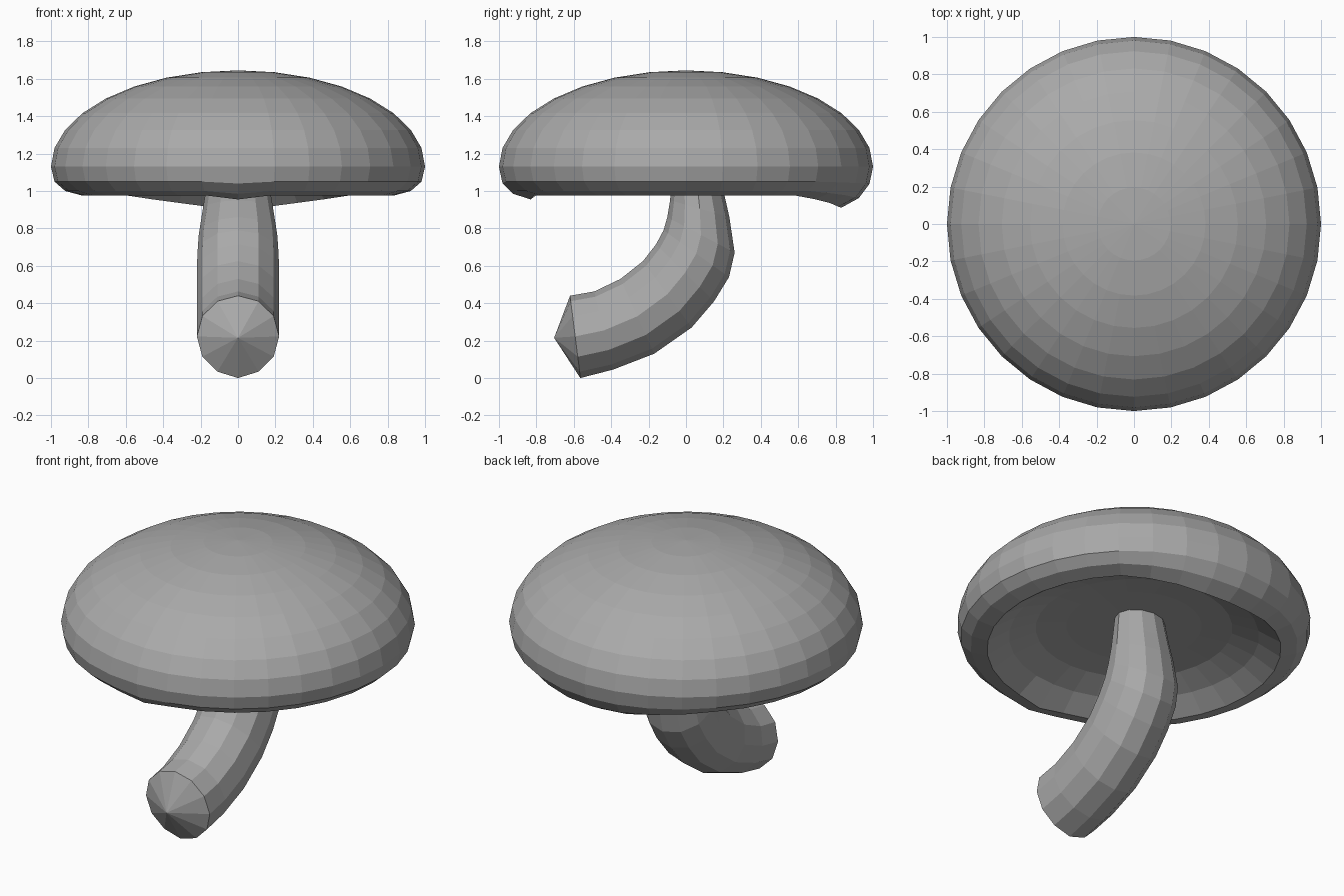
import bpy, bmesh, math
from mathutils import Vector

if "Cube" in bpy.data.objects:
    bpy.data.objects.remove(bpy.data.objects["Cube"])

grey = bpy.data.materials.new("plain grey")
grey.diffuse_color = (0.4, 0.4, 0.4, 1)
grey.use_nodes = True
grey.node_tree.nodes["Principled BSDF"].inputs["Base Color"].default_value = grey.diffuse_color


def loft(name, rings, start, end):
    """Skin a list of point rings and close both ends with a fan."""
    bm = bmesh.new()
    loops = [[bm.verts.new(p) for p in ring] for ring in rings]
    n = len(loops[0])
    for a, b in zip(loops, loops[1:]):
        for i in range(n):
            j = (i + 1) % n
            bm.faces.new((a[i], a[j], b[j], b[i]))
    for loop, tip in ((loops[0], start), (loops[-1], end)):
        v = bm.verts.new(tip)
        for i in range(n):
            bm.faces.new((loop[i], loop[(i + 1) % n], v))
    bmesh.ops.recalc_face_normals(bm, faces=bm.faces)
    mesh = bpy.data.meshes.new(name)
    bm.to_mesh(mesh)
    bm.free()
    mesh.materials.append(grey)
    obj = bpy.data.objects.new(name, mesh)
    bpy.context.collection.objects.link(obj)
    return obj


# Cap: half-sphere dome, rolled rim, hollow underside
SEG = 32
step = math.pi / 16
profile = [(math.sin(k * step), 1.13 + 0.515 * math.cos(k * step)) for k in range(1, 9)]
profile += [(0.981, 1.05), (0.924, 1.0), (0.831, 0.975),
            (0.707, 1.055), (0.556, 1.11), (0.383, 1.125), (0.195, 1.13)]
# sagging of the rim: profile index -> (back drop, front drop)
sag = {8: (0.012, 0.01), 9: (0.038, 0.015), 10: (0.064, 0.02)}
falloff = [1, 0.92, 0.6, 0.3]
cap_rings = []
for k, (r, z) in enumerate(profile):
    back, front = sag.get(k, (0, 0))
    ring = []
    for i in range(SEG):
        a = 2 * math.pi * i / SEG
        d = min(i, SEG - i)              # steps away from the back (+y)
        drop = back * falloff[d] if d < 4 else (front if d == SEG // 2 else 0)
        ring.append((r * math.sin(a), r * math.cos(a), z - drop))
    cap_rings.append(ring)
loft("mushroom_cap", cap_rings, (0, 0, 1.645), (0, 0, 1.135))

# Stem: bent tube; inner (y, z), outer (y, z), half width in x
sections = [
    ((-0.62, 0.44), (-0.565, 0.005), 0.22),
    ((-0.49, 0.463), (-0.39, 0.045), 0.22),
    ((-0.35, 0.53), (-0.17, 0.13), 0.22),
    ((-0.23, 0.625), (0.03, 0.27), 0.22),
    ((-0.16, 0.715), (0.15, 0.41), 0.22),
    ((-0.12, 0.79), (0.23, 0.54), 0.217),
    ((-0.10, 0.86), (0.26, 0.67), 0.21),
    ((-0.085, 0.95), (0.232, 0.86), 0.188),
    ((-0.08, 1.03), (0.205, 0.98), 0.172),
    ((-0.07, 1.16), (0.17, 1.15), 0.15),
]
stem_rings = []
for inner, outer, hw in sections:
    p, q = Vector((0, *inner)), Vector((0, *outer))
    mid, half = (p + q) / 2, (p - q) / 2
    stem_rings.append([mid + half * math.cos(i * math.pi / 6)
                       + Vector((hw * math.sin(i * math.pi / 6), 0, 0)) for i in range(12)])
# snap the lowest ring to the ground height
low = min(v.z for v in stem_rings[0])
for v in stem_rings[0]:
    v.z -= low if abs(v.z - low) < 1e-4 else 0
loft("mushroom_stem", stem_rings, (0, -0.705, 0.215), (0, 0.05, 1.2))
